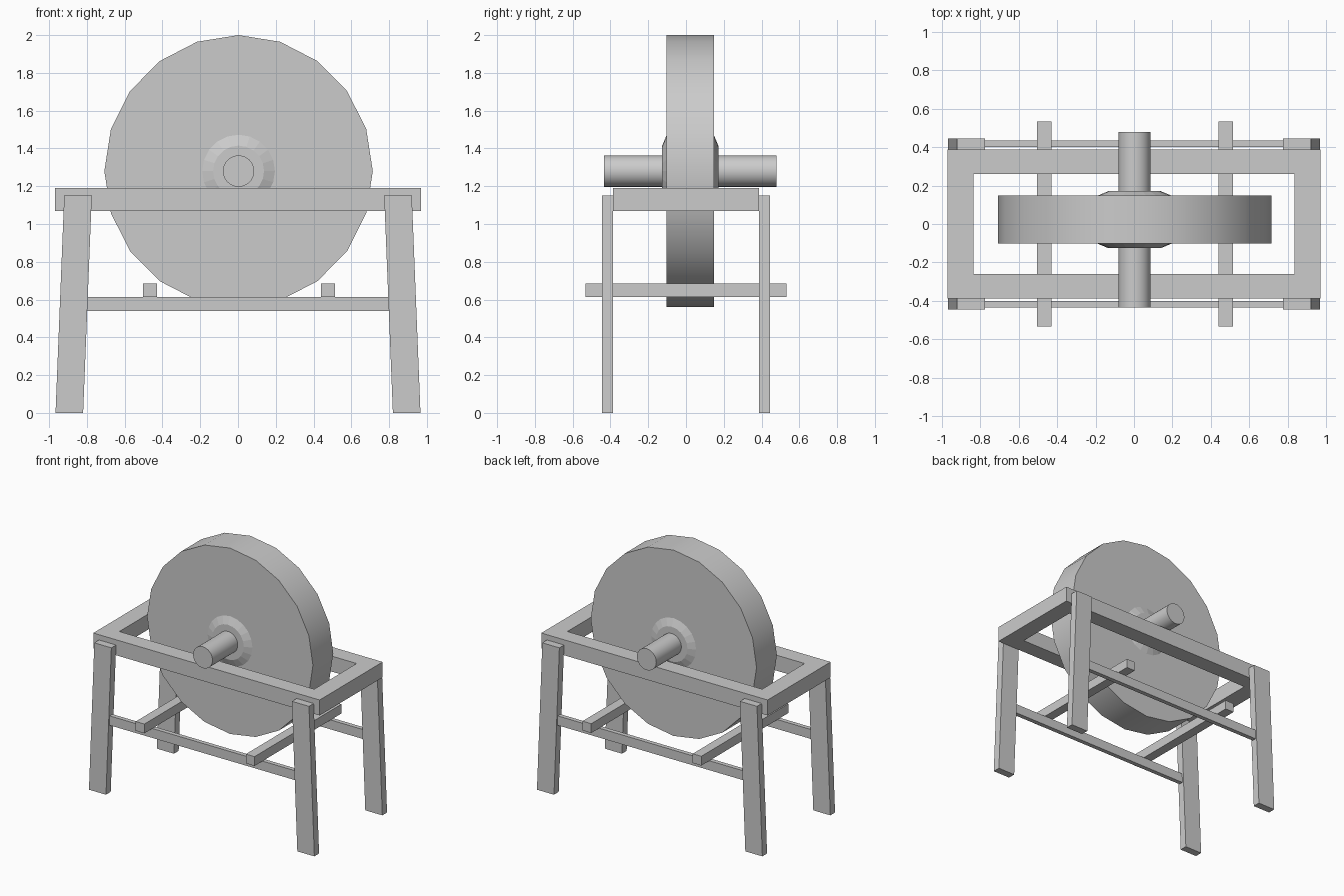
import bpy, bmesh
from math import sin, cos, tau, radians

if "Cube" in bpy.data.objects:
    bpy.data.objects.remove(bpy.data.objects["Cube"])


def finish(name, bm, smooth=None):
    bmesh.ops.recalc_face_normals(bm, faces=bm.faces)
    mesh = bpy.data.meshes.new(name)
    bm.to_mesh(mesh)
    bm.free()
    ob = bpy.data.objects.new(name, mesh)
    bpy.context.collection.objects.link(ob)
    if smooth:
        bpy.ops.object.select_all(action='DESELECT')
        ob.select_set(True)
        bpy.context.view_layer.objects.active = ob
        bpy.ops.object.shade_smooth_by_angle(angle=radians(smooth))
    return ob


def prism(name, profile, y0, y1):
    """Extrude an (x, z) outline along y."""
    bm = bmesh.new()
    face = bm.faces.new([bm.verts.new((x, y0, z)) for x, z in profile])
    ext = bmesh.ops.extrude_face_region(bm, geom=[face])
    verts = [v for v in ext['geom'] if isinstance(v, bmesh.types.BMVert)]
    bmesh.ops.translate(bm, verts=verts, vec=(0, y1 - y0, 0))
    return finish(name, bm)


def box(name, x0, x1, y0, y1, z0, z1):
    return prism(name, [(x0, z0), (x1, z0), (x1, z1), (x0, z1)], y0, y1)


def turned(name, rings, sides, smooth=None, sx=1.0):
    """Solid of revolution about the axle, rings are (radius, y)."""
    bm = bmesh.new()
    loops = [[bm.verts.new((0.003 + sx * r * sin(tau * i / sides), y,
                            1.28 + r * cos(tau * i / sides)))
              for i in range(sides)] for r, y in rings]
    for a, b in zip(loops, loops[1:]):
        for i in range(sides):
            j = (i + 1) % sides
            bm.faces.new((a[i], a[j], b[j], b[i]))
    bm.faces.new(loops[0])
    bm.faces.new(loops[-1])
    return finish(name, bm, smooth)


# Grinding wheel, hub collars and axle
turned("grinding_wheel", [(0.72, -0.102), (0.72, 0.147)], 20, 30, 0.987)
turned("hub", [(0.135, -0.126), (0.195, -0.101), (0.195, 0.146), (0.135, 0.171)], 20)
turned("axle", [(0.083, -0.435), (0.083, 0.478)], 32, 30)

for side, s in (("front", -1), ("back", 1)):
    # Long rail of the top frame
    box(side + "_rail", -0.97, 0.97, *sorted((s * 0.26, s * 0.386)), 1.07, 1.19)
    # Lower stretcher between the legs
    box(side + "_stretcher", -0.81, 0.81, *sorted((s * 0.40, s * 0.434)), 0.54, 0.613)
    # Splayed legs
    for end, e in (("left", -1), ("right", 1)):
        outline = [(e * 0.82, 0), (e * 0.966, 0), (e * 0.92, 1.15), (e * 0.774, 1.15)]
        prism(f"{side}_{end}_leg", outline, s * 0.387, s * 0.445)

for end, e, x in (("left", -1, -0.467), ("right", 1, 0.477)):
    # Short end of the top frame
    box(end + "_frame_end", *sorted((e * 0.835, e * 0.97)), -0.26, 0.26, 1.07, 1.19)
    # Cross bar resting on the stretchers
    box(end + "_cross_bar", x - 0.037, x + 0.037, -0.532, 0.532, 0.613, 0.685)
